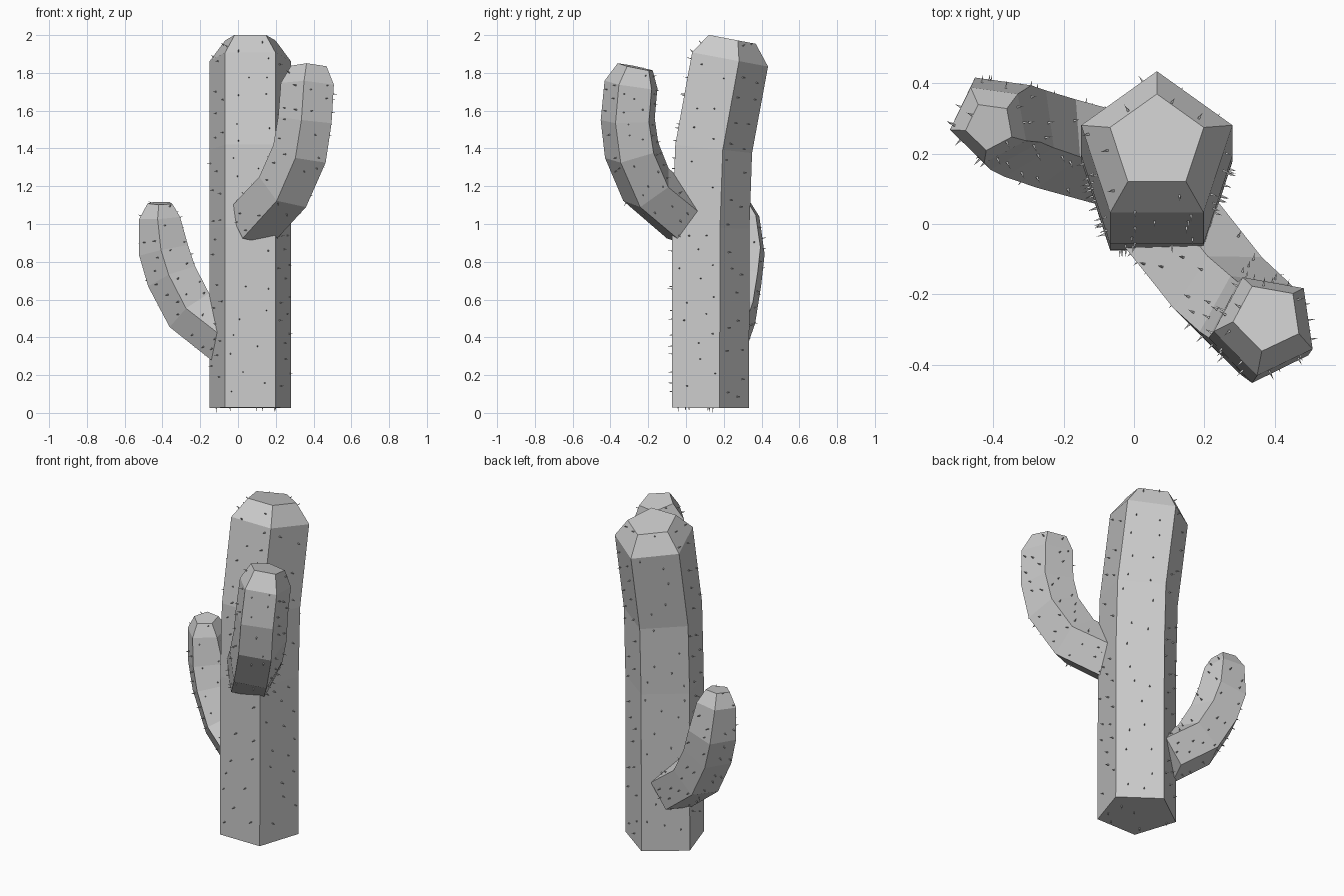
import bpy, bmesh, math, random
from mathutils import Vector

if "Cube" in bpy.data.objects:
    bpy.data.objects.remove(bpy.data.objects["Cube"])

random.seed(4)
UP = Vector((0, 0, 1))
SIDES = 5


def make_object(name, bm):
    mesh = bpy.data.meshes.new(name)
    bm.to_mesh(mesh)
    bm.free()
    obj = bpy.data.objects.new(name, mesh)
    bpy.context.collection.objects.link(obj)
    return obj


def pentagon_tube(name, path, angle):
    """Sweep a pentagon along (x, y, z, radius) stations, closed at both ends."""
    pts = [Vector(p[:3]) for p in path]
    segs = [(b - a).normalized() for a, b in zip(pts, pts[1:])]
    bm = bmesh.new()
    rings = []
    for i, p in enumerate(pts):
        tangent = (segs[max(i - 1, 0)] + segs[min(i, len(segs) - 1)]).normalized()
        turn = UP.rotation_difference(tangent)
        ring = []
        for k in range(SIDES):
            a = math.radians(angle) + k * math.tau / SIDES
            ring.append(bm.verts.new(p + turn @ Vector((math.cos(a), math.sin(a), 0)) * path[i][3]))
        rings.append(ring)
    for lo, hi in zip(rings, rings[1:]):
        for k in range(SIDES):
            n = (k + 1) % SIDES
            bm.faces.new((lo[k], lo[n], hi[n], hi[k]))
    bm.faces.new(rings[0][::-1])
    bm.faces.new(rings[-1])
    bm.normal_update()
    return make_object(name, bm)


def add_spikes(name, body, count, spacing, base=False):
    """Scatter small four-sided spikes, evenly spaced, over the faces of a body."""
    faces = [f for f in body.data.polygons if len(f.vertices) == 4]
    if base:
        faces.append(body.data.polygons[-2])
    weights = [f.area for f in faces]
    bm = bmesh.new()
    placed = []
    for _ in range(count * 30):
        if len(placed) >= count:
            break
        f = random.choices(faces, weights)[0]
        v = [body.data.vertices[i].co for i in f.vertices]
        s, t = random.uniform(.08, .92), random.uniform(.03, .97)
        p = v[0].lerp(v[1], s).lerp(v[3].lerp(v[2], s), t)
        if any((p - q).length < spacing for q in placed):
            continue
        placed.append(p)
        axis = f.normal.copy()
        side = axis.orthogonal().normalized()
        other = axis.cross(side)
        tip = bm.verts.new(p + axis * random.uniform(.018, .026))
        foot = [bm.verts.new(p - axis * .003 + d * .005) for d in (side, other, -side, -other)]
        for k in range(4):
            bm.faces.new((foot[k], foot[(k + 1) % 4], tip))
        bm.faces.new(foot[::-1])
    make_object(name, bm)


# Trunk, leaning backwards near the top
trunk = pentagon_tube("trunk", [
    (.065, .108, .027, .226), (.065, .110, .98, .226), (.065, .125, 1.40, .226),
    (.065, .212, 1.875, .226), (.065, .232, 1.98, .14)], 90)

# Upper arm, front right
upper_arm = pentagon_tube("upper_arm", [
    (.08, .015, 1.01, .155), (.25, -.20, 1.19, .155), (.335, -.28, 1.38, .155),
    (.362, -.302, 1.55, .152), (.375, -.285, 1.735, .150), (.38, -.265, 1.83, .100)], 260)

# Lower arm, back left
lower_arm = pentagon_tube("lower_arm", [
    (-.05, .19, .385, .145), (-.25, .245, .54, .145), (-.345, .275, .72, .143),
    (-.388, .293, .86, .140), (-.41, .287, 1.035, .115), (-.41, .278, 1.11, .070)], 262)

# Spikes
add_spikes("trunk_spikes", trunk, 135, .085, base=True)
add_spikes("upper_arm_spikes", upper_arm, 75, .055)
add_spikes("lower_arm_spikes", lower_arm, 65, .05)
